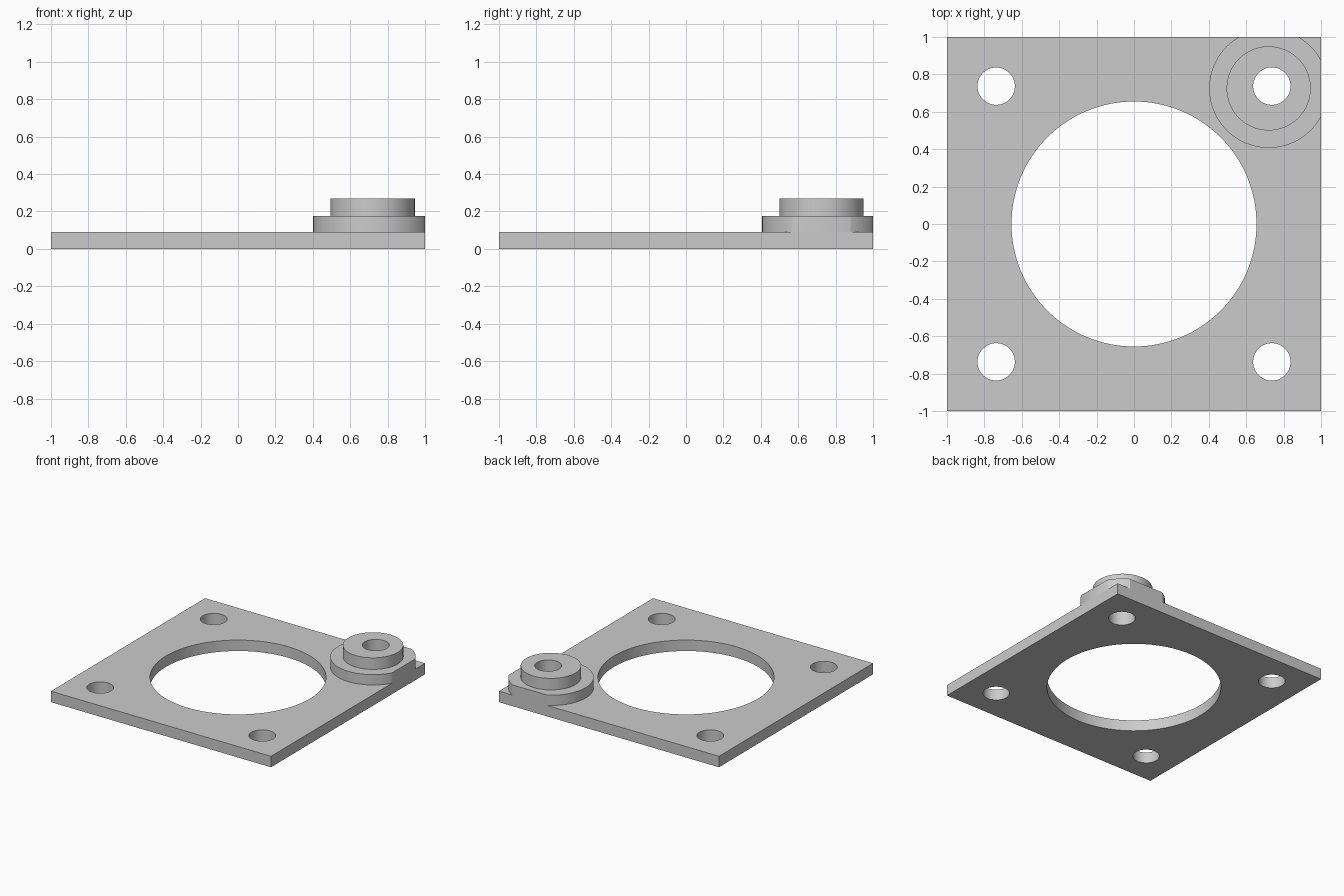
import bpy
import math

cube = bpy.data.objects.get("Cube")
if cube:
    bpy.data.objects.remove(cube, do_unlink=True)

# Single plain grey for the whole casting
grey = bpy.data.materials.new("plain grey")
grey.use_nodes = True
grey.diffuse_color = (0.6, 0.6, 0.6, 1)
grey.node_tree.nodes["Principled BSDF"].inputs["Base Color"].default_value = (0.6, 0.6, 0.6, 1)

PLATE_TOP, FLANGE_TOP, BOSS_TOP = 0.09, 0.175, 0.27
HOLE_OFFSET, HOLE_RADIUS = 0.737, 0.10
BOSS_CENTRE = (0.72, 0.725)


def cylinder(name, centre, radius, bottom, top, sides=96):
    bpy.ops.mesh.primitive_cylinder_add(
        vertices=sides, radius=radius, depth=top - bottom,
        location=(*centre, (bottom + top) / 2))
    obj = bpy.context.object
    obj.name = name
    return obj


def slab(name, bottom, top):
    bpy.ops.mesh.primitive_cube_add(size=1, location=(0, 0, (bottom + top) / 2))
    obj = bpy.context.object
    obj.name = name
    obj.scale = (2, 2, top - bottom)
    bpy.ops.object.transform_apply(location=False, rotation=False, scale=True)
    return obj


def cut(obj, cutter, operation="DIFFERENCE"):
    mod = obj.modifiers.new("cut", "BOOLEAN")
    mod.operation = operation
    mod.solver = "EXACT"
    mod.object = cutter
    bpy.context.view_layer.objects.active = obj
    bpy.ops.object.modifier_apply(modifier=mod.name)
    bpy.data.objects.remove(cutter, do_unlink=True)


def bolt_hole(sx, sy):
    return cylinder("hole_cutter", (sx * HOLE_OFFSET, sy * HOLE_OFFSET),
                    HOLE_RADIUS, -0.2, 0.5, 64)


# Square plate with a large bore and four corner holes
plate = slab("base_plate", 0, PLATE_TOP)
cut(plate, cylinder("bore_cutter", (0, 0), 0.655, -0.2, 0.5, 128))
for sx in (-1, 1):
    for sy in (-1, 1):
        cut(plate, bolt_hole(sx, sy))

# Flange trimmed flush with the plate's edges
flange = cylinder("corner_flange", BOSS_CENTRE, 0.318, PLATE_TOP, FLANGE_TOP)
cut(flange, slab("trim_cutter", -0.2, 0.5), "INTERSECT")
cut(flange, bolt_hole(1, 1))

# Raised boss on the flange
boss = cylinder("corner_boss", BOSS_CENTRE, 0.225, FLANGE_TOP, BOSS_TOP)
cut(boss, bolt_hole(1, 1))

# Shading and colour
for part in (plate, flange, boss):
    part.data.materials.clear()
    part.data.materials.append(grey)
    bpy.ops.object.select_all(action="DESELECT")
    part.select_set(True)
    bpy.context.view_layer.objects.active = part
    bpy.ops.object.shade_smooth_by_angle(angle=math.radians(30))
